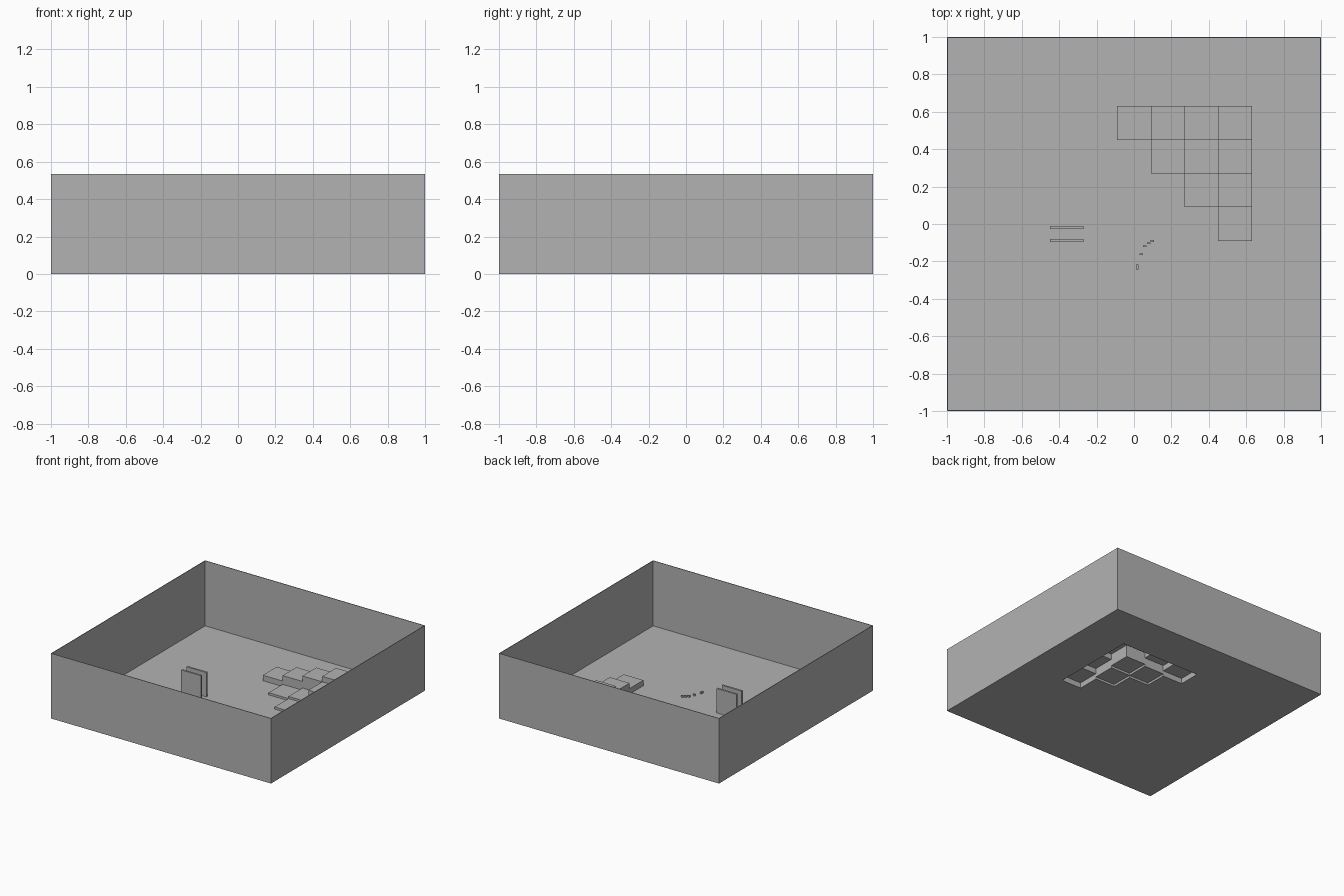
import bpy, bmesh

if "Cube" in bpy.data.objects:
    bpy.data.objects.remove(bpy.data.objects["Cube"])

T = 0.005      # wall thickness
H = 0.535      # wall height
S = 0.18       # step width
HI = 0.63      # outer edge of the stair block
LO = HI - 4 * S

GREY = bpy.data.materials.new("grey")
GREY.diffuse_color = (0.45, 0.45, 0.45, 1)
GREY.use_nodes = True
GREY.node_tree.nodes["Principled BSDF"].inputs["Base Color"].default_value = GREY.diffuse_color


def finish(name, bm):
    me = bpy.data.meshes.new(name)
    bm.to_mesh(me)
    bm.free()
    me.materials.append(GREY)
    ob = bpy.data.objects.new(name, me)
    bpy.context.collection.objects.link(ob)
    return ob


def box(name, x0, x1, y0, y1, z0, z1):
    bm = bmesh.new()
    bmesh.ops.create_cube(bm, size=1)
    for v in bm.verts:
        v.co = (x1 if v.co.x > 0 else x0,
                y1 if v.co.y > 0 else y0,
                z1 if v.co.z > 0 else z0)
    return finish(name, bm)


def step_height(i, j):
    """Outer flights climb to the corner, the inner steps stay low."""
    if not (0 <= i < 4 and 0 <= j < 4) or i + j < 3:
        return 0
    if max(i, j) == 3:
        return 0.045 * (i + j - 2)
    return 0.018 * (i + j - 2)


def quad(bm, *pts):
    bm.faces.new([bm.verts.new(p) for p in pts])


# Floor sheet with an opening under the stairs
cuts = [-1] + [LO + k * S for k in range(5)] + [1]
bm = bmesh.new()
grid = [[bm.verts.new((x, y, 0)) for y in cuts] for x in cuts]
for i in range(6):
    for j in range(6):
        if step_height(i - 1, j - 1) == 0:
            bm.faces.new((grid[i][j], grid[i + 1][j], grid[i + 1][j + 1], grid[i][j + 1]))
bmesh.ops.dissolve_limit(bm, angle_limit=0.01, verts=bm.verts[:], edges=bm.edges[:])
finish("floor", bm)

# Four thin walls
for name, s in (("left_wall", -1), ("right_wall", 1)):
    a, b = sorted((s, s * (1 - T)))
    box(name, a, b, -1, 1, 0, H)
for name, s in (("front_wall", -1), ("back_wall", 1)):
    a, b = sorted((s, s * (1 - T)))
    box(name, -1 + T, 1 - T, a, b, 0, H)

# Corner stairs, hollow from below: treads plus risers between them
bm = bmesh.new()
for i in range(5):
    for j in range(5):
        x, y, h = LO + i * S, LO + j * S, step_height(i, j)
        if h:
            quad(bm, (x, y, h), (x + S, y, h), (x + S, y + S, h), (x, y + S, h))
        left, front = step_height(i - 1, j), step_height(i, j - 1)
        if left != h:
            quad(bm, (x, y, h), (x, y + S, h), (x, y + S, left), (x, y, left))
        if front != h:
            quad(bm, (x + S, y, h), (x, y, h), (x, y, front), (x + S, y, front))
bmesh.ops.remove_doubles(bm, verts=bm.verts[:], dist=1e-5)
bmesh.ops.recalc_face_normals(bm, faces=bm.faces[:])
finish("corner_stairs", bm)

# Pair of upright plates
for k, y in enumerate((-0.095, -0.026)):
    box(f"upright_plate_{k}", -0.45, -0.27, y, y + 0.016, 0, 0.2)

# Small chips lying on the floor
chips = [(0.098, -0.090, 0.018, 0.010), (0.078, -0.103, 0.018, 0.008),
         (0.057, -0.120, 0.018, 0.008), (0.038, -0.163, 0.018, 0.008),
         (0.017, -0.230, 0.014, 0.026)]
for k, (x, y, w, d) in enumerate(chips):
    box(f"chip_{k}", x - w / 2, x + w / 2, y - d / 2, y + d / 2, 0, 0.015)
